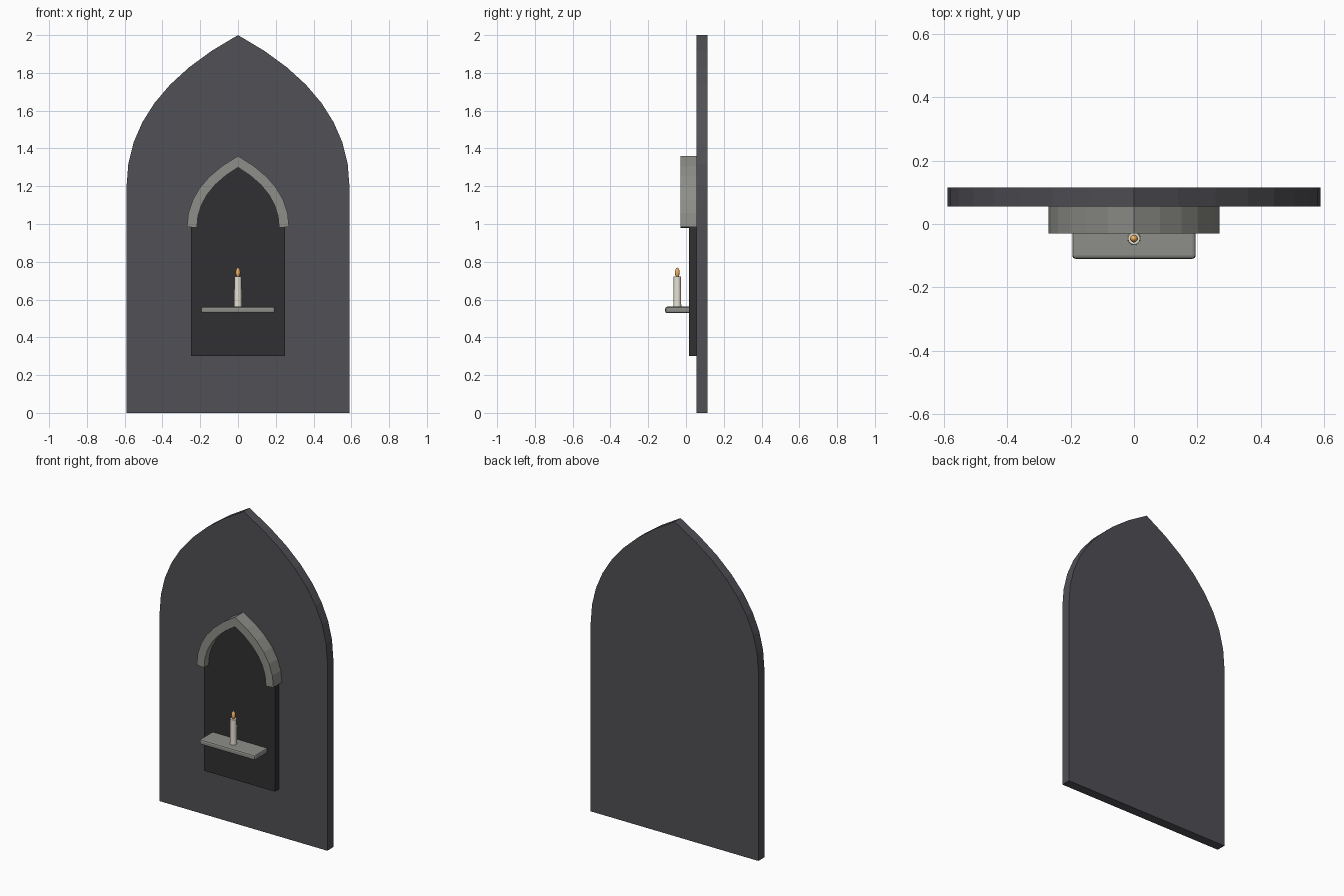
import bpy, bmesh

if "Cube" in bpy.data.objects:
    bpy.data.objects.remove(bpy.data.objects["Cube"])


def material(name, rgb):
    m = bpy.data.materials.new(name)
    m.diffuse_color = (*rgb, 1)
    m.use_nodes = True
    m.node_tree.nodes["Principled BSDF"].inputs["Base Color"].default_value = m.diffuse_color
    return m


SLATE = material("slate", (0.08, 0.08, 0.092))
DARK = material("dark_recess", (0.03, 0.03, 0.032))
STONE = material("stone", (0.27, 0.27, 0.25))
WAX = material("wax", (0.8, 0.76, 0.66))
FIRE = material("flame", (0.9, 0.45, 0.12))


def half_arch(w, spring, apex, n):
    """Pointed arch side from spring point to apex, as a quadratic curve."""
    h = apex - spring
    pts = []
    for i in range(n + 1):
        t = i / n
        pts.append((w * (1 - t * t), spring + h * (1.2 * t * (1 - t) + t * t)))
    return pts


def full_arch(w, spring, apex, n):
    right = half_arch(w, spring, apex, n)
    return right + [(-x, z) for x, z in reversed(right[:-1])]


def extrude_outline(name, pts, y0, y1, mat):
    """Solid with the given front outline, running from y0 to y1."""
    bm = bmesh.new()
    face = bm.faces.new([bm.verts.new((x, y0, z)) for x, z in pts])
    new = bmesh.ops.extrude_face_region(bm, geom=[face])["geom"]
    moved = [v for v in new if isinstance(v, bmesh.types.BMVert)]
    bmesh.ops.translate(bm, verts=moved, vec=(0, y1 - y0, 0))
    bmesh.ops.recalc_face_normals(bm, faces=bm.faces)
    me = bpy.data.meshes.new(name)
    bm.to_mesh(me)
    bm.free()
    ob = bpy.data.objects.new(name, me)
    bpy.context.collection.objects.link(ob)
    me.materials.append(mat)
    return ob


# Wall slab and dark recess
slab = [(-0.59, 0), (0.59, 0)] + full_arch(0.59, 1.2, 2.0, 8)
extrude_outline("wall_panel", slab, 0.055, 0.115, SLATE)
recess = [(-0.25, 0.3), (0.25, 0.3)] + full_arch(0.25, 0.98, 1.32, 6)
extrude_outline("niche_recess", recess, 0.015, 0.056, DARK)

# Stone hood over the recess
outer = full_arch(0.27, 0.985, 1.36, 6)
inner = full_arch(0.218, 0.98, 1.30, 6)
extrude_outline("arch_hood", outer + inner[::-1], -0.03, 0.056, STONE)

# Shelf
bpy.ops.mesh.primitive_cube_add(size=1, location=(0, -0.04, 0.545))
shelf = bpy.context.object
shelf.name = "shelf"
shelf.scale = (0.39, 0.14, 0.034)
bpy.ops.object.transform_apply(location=False, rotation=False, scale=True)
shelf.data.materials.append(STONE)
bevel = shelf.modifiers.new("soft_edges", "BEVEL")
bevel.width, bevel.segments = 0.01, 2

# Candle and flame
bpy.ops.mesh.primitive_cone_add(vertices=16, radius1=0.021, radius2=0.019,
                                depth=0.16, location=(0, -0.046, 0.641))
candle = bpy.context.object
candle.name = "candle"
candle.data.materials.append(WAX)
bpy.ops.object.shade_smooth_by_angle()

bpy.ops.mesh.primitive_uv_sphere_add(segments=12, ring_count=8, radius=1,
                                     location=(0, -0.046, 0.743))
flame = bpy.context.object
flame.name = "flame"
flame.scale = (0.0125, 0.0125, 0.026)
bpy.ops.object.transform_apply(location=False, rotation=False, scale=True)
flame.data.materials.append(FIRE)
bpy.ops.object.shade_smooth()
